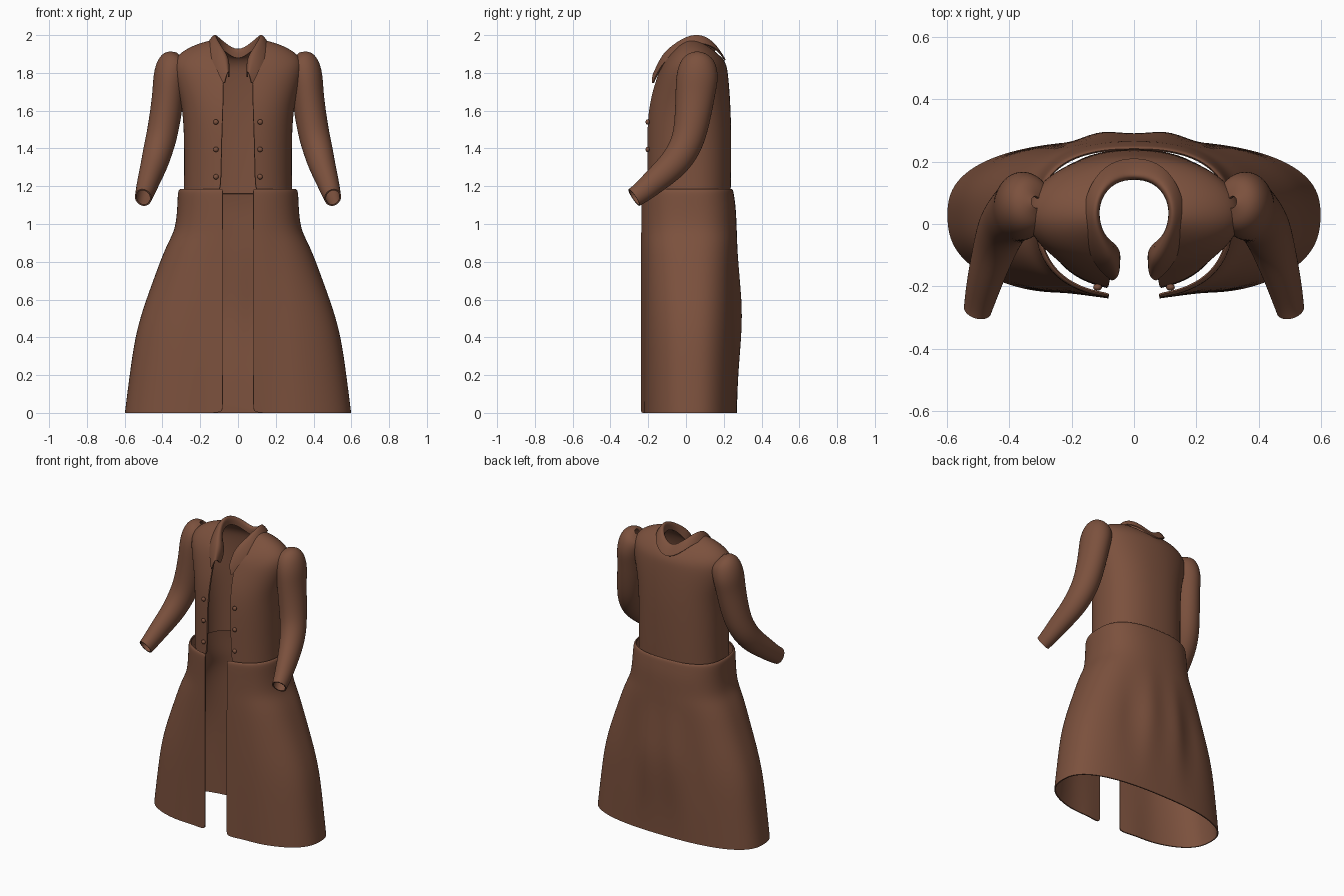
import bpy, math
from mathutils import Vector

if "Cube" in bpy.data.objects:
    bpy.data.objects.remove(bpy.data.objects["Cube"], do_unlink=True)

COLOR = (0.2, 0.082, 0.047, 1)
brown = bpy.data.materials.new("brown_cloth")
brown.use_nodes = True
brown.diffuse_color = COLOR
bsdf = brown.node_tree.nodes["Principled BSDF"]
bsdf.inputs["Base Color"].default_value = COLOR
bsdf.inputs["Roughness"].default_value = 0.8


def loft(name, rows, thick, closed=False, merge=True):
    """Skin rows of points on the left side, mirror it, smooth it, thicken it."""
    n = len(rows[0])
    verts = [p for row in rows for p in row]
    faces = []
    for r in range(len(rows) - 1):
        for i in range(n if closed else n - 1):
            j = (i + 1) % n
            faces.append((r * n + i, r * n + j, (r + 1) * n + j, (r + 1) * n + i))
    mesh = bpy.data.meshes.new(name)
    mesh.from_pydata(verts, [], faces)
    mesh.materials.append(brown)
    obj = bpy.data.objects.new(name, mesh)
    bpy.context.collection.objects.link(obj)
    mirror = obj.modifiers.new("mirror", 'MIRROR')
    mirror.use_mirror_merge = merge
    sub = obj.modifiers.new("smooth", 'SUBSURF')
    sub.levels = sub.render_levels = 2
    solid = obj.modifiers.new("cloth", 'SOLIDIFY')
    solid.thickness, solid.offset = thick, -1
    bpy.ops.object.select_all(action='DESELECT')
    obj.select_set(True)
    bpy.context.view_layer.objects.active = obj
    bpy.ops.object.convert(target='MESH')
    bpy.ops.object.shade_smooth_by_angle(angle=math.radians(40))
    return obj


def half_ring(zf, zs, zb, hw, yf, yb, power, gap, count=18, yc=0.03):
    """Half a rounded outline, from the front opening round to the back seam."""
    start = math.asin((gap / hw) ** (power / 2))
    pts = []
    for i in range(count + 1):
        a = start + (math.pi - start) * i / count
        s, c = max(math.sin(a), 0), math.cos(a)
        x = hw * s ** (2 / power) if i < count else 0
        reach = abs(c) ** (2 / power)
        y = yc + reach * ((yf if c > 0 else yb) - yc)
        z = zs + ((zf if c > 0 else zb) - zs) * c * c
        pts.append(Vector((x, y, z)))
    return pts


# Skirt: height, half width, front, back
skirt = []
for z, hw, yf, yb in [(0, .6, -.24, .27), (.03, .597, -.24, .27), (.2, .575, -.24, .272),
                      (.4, .547, -.24, .275), (.55, .505, -.24, .275), (.7, .45, -.24, .272),
                      (.85, .395, -.24, .27), (.92, .36, -.24, .27), (.98, .332, -.24, .268),
                      (1.08, .322, -.24, .265), (1.15, .32, -.24, .255),
                      (1.18, .316, -.238, .25), (1.186, .305, -.23, .242)]:
    ring = half_ring(z, z, z, hw, yf, yb, 2.5, .082, 22)
    for p in ring:
        if p.y > .1:    # soft pleats either side of the back seam
            bump = math.exp(-((z - .5) / .25) ** 2)
            p.y += .04 * bump * math.exp(-((p.x - .08) / .07) ** 2)
            p.y -= .012 * bump * math.exp(-((p.x - .24) / .06) ** 2)
        elif p.y < -.1:  # shallow fold in each front panel
            p.y += .015 * (1 - z / 1.2) * math.exp(-((p.x - .2) / .06) ** 2)
    skirt.append(ring)
loft("skirt", skirt, .008)

# Bodice: front, side and back height, half width, front, back, roundness, opening
bodice = [half_ring(*s) for s in [
    (1.16, 1.16, 1.16, .288, -.212, .237, 2.3, .092),
    (1.3, 1.3, 1.3, .285, -.212, .24, 2.3, .09),
    (1.5, 1.5, 1.5, .287, -.212, .24, 2.3, .085),
    (1.62, 1.62, 1.62, .297, -.2, .236, 2.3, .08),
    (1.71, 1.72, 1.72, .325, -.178, .23, 2.2, .078),
    (1.77, 1.82, 1.8, .348, -.158, .222, 2.1, .078),
    (1.8, 1.885, 1.84, .335, -.148, .215, 2, .08),
    (1.83, 1.938, 1.87, .26, -.138, .2, 2, .08),
    (1.86, 1.968, 1.89, .17, -.11, .182, 2, .07),
    (1.87, 1.975, 1.895, .125, -.09, .16, 2, .06)]]
loft("bodice", bodice, .01)

# Sleeves: centre of each ring, then its side and depth radius
path = [((.315, .07, 1.895), .02, .02), ((.325, .068, 1.885), .065, .07),
        ((.342, .064, 1.85), .09, .1), ((.36, .06, 1.78), .092, .115),
        ((.368, .05, 1.7), .086, .108), ((.38, .04, 1.6), .086, .1),
        ((.402, .02, 1.47), .084, .09), ((.425, -.015, 1.385), .08, .086),
        ((.445, -.07, 1.31), .072, .08), ((.47, -.15, 1.24), .062, .07),
        ((.49, -.225, 1.175), .053, .06), ((.498, -.26, 1.15), .048, .055),
        ((.502, -.275, 1.14), .046, .054)]
sleeve = []
for k, (centre, side, depth) in enumerate(path):
    here = Vector(centre)
    before, after = Vector(path[max(k - 1, 0)][0]), Vector(path[min(k + 1, len(path) - 1)][0])
    t = (after - before).normalized()
    u = (Vector((1, 0, 0)) - t * t.x).normalized()
    v = t.cross(u)
    angles = [2 * math.pi * i / 16 for i in range(16)]
    sleeve.append([here + u * side * math.cos(a) + v * depth * math.sin(a) for a in angles])
loft("sleeves", sleeve, .008, closed=True, merge=False)

# Folded collar running from the back seam down into the lapel
inner = [(0, .145, 1.895), (.06, .135, 1.935), (.103, .09, 1.975), (.115, .03, 1.98),
         (.098, -.035, 1.95), (.062, -.08, 1.9), (.042, -.105, 1.86), (.045, -.14, 1.79)]
outer = [(0, .215, 1.855), (.08, .2, 1.895), (.14, .135, 1.95), (.168, .04, 1.965),
         (.16, -.05, 1.92), (.135, -.115, 1.86), (.105, -.155, 1.8), (.075, -.18, 1.735)]
collar = []
for share, lift in [(1, 0), (.85, .012), (.5, .03), (.2, .032), (0, .01), (0, -.03)]:
    row = []
    for k, (a, b) in enumerate(zip(inner, outer)):
        p = Vector(a).lerp(Vector(b), share)
        p.z += lift
        if k > 4:
            p.y -= lift * .6
        row.append(p)
    collar.append(row[::-1])
loft("collar", collar, .008)

# Two columns of buttons
for side, label in ((1, "left"), (-1, "right")):
    for k, z in enumerate((1.54, 1.395, 1.25)):
        bpy.ops.mesh.primitive_uv_sphere_add(segments=16, ring_count=8, radius=.014,
                                             location=(side * .117, -.203, z))
        button = bpy.context.object
        button.name = f"{label}_button_{k + 1}"
        button.scale.y = .8
        button.data.materials.append(brown)
        bpy.ops.object.shade_smooth()
